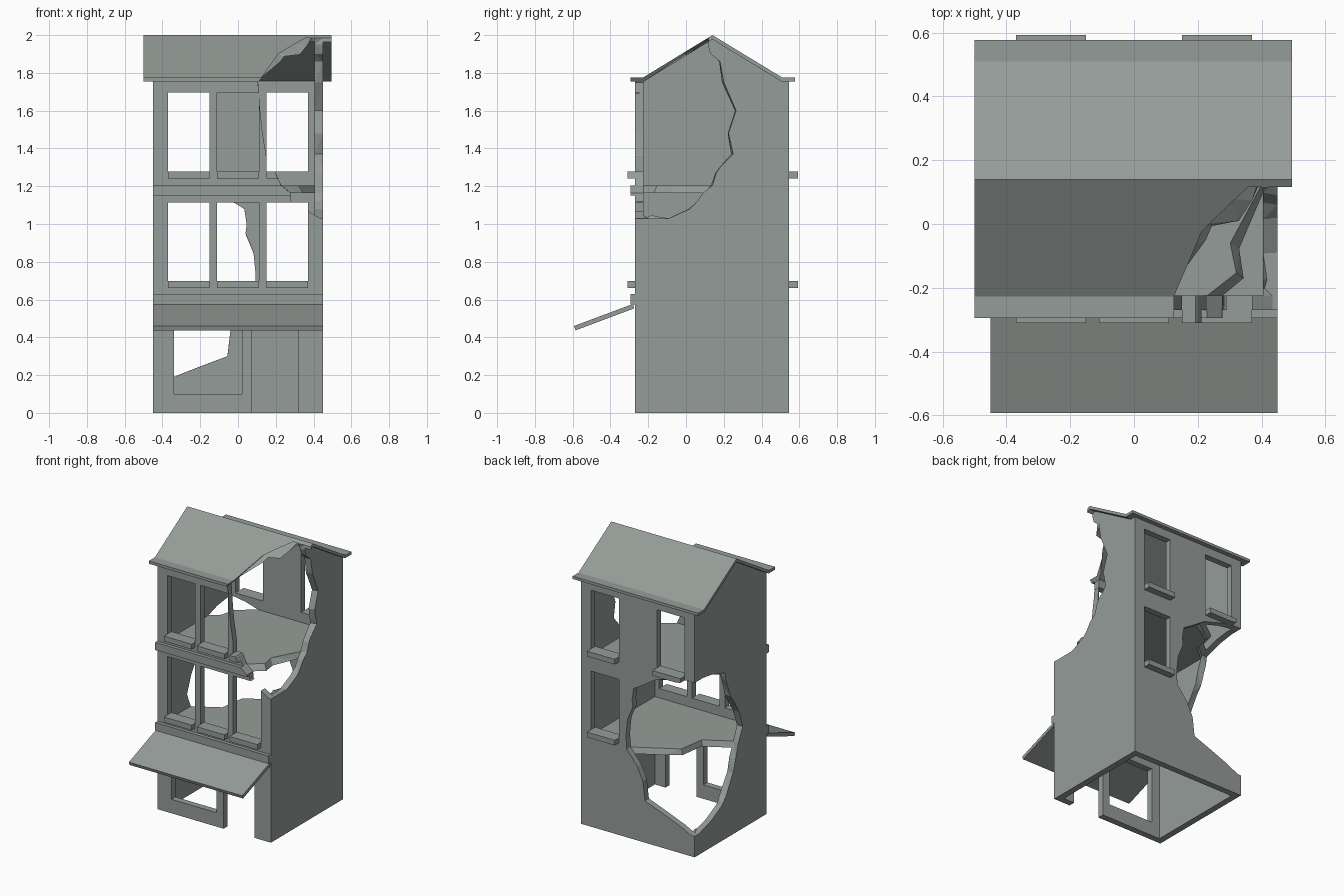
import bpy, bmesh, random

if "Cube" in bpy.data.objects:
    bpy.data.objects.remove(bpy.data.objects["Cube"])
random.seed(4)

stone = bpy.data.materials.new("weathered_grey")
stone.diffuse_color = (0.30, 0.335, 0.315, 1)
stone.use_nodes = True
stone.node_tree.nodes["Principled BSDF"].inputs["Base Color"].default_value = stone.diffuse_color


def finish(name, bm, helper=False):
    bmesh.ops.recalc_face_normals(bm, faces=bm.faces)
    me = bpy.data.meshes.new(name)
    bm.to_mesh(me)
    bm.free()
    ob = bpy.data.objects.new(name, me)
    bpy.context.collection.objects.link(ob)
    me.materials.append(stone)
    ob.hide_render = helper
    return ob


def loft(bm, rings):
    """Skin a stack of equal-length rings and cap both ends."""
    vs = [[bm.verts.new(p) for p in r] for r in rings]
    n = len(vs[0])
    for a, b in zip(vs, vs[1:]):
        for i in range(n):
            bm.faces.new((a[i], a[(i + 1) % n], b[(i + 1) % n], b[i]))
    bm.faces.new(vs[0])
    bm.faces.new(vs[-1])


def boxes(name, specs, helper=False):
    bm = bmesh.new()
    for x0, x1, y0, y1, z0, z1 in specs:
        loft(bm, [[(x0, y0, z), (x1, y0, z), (x1, y1, z), (x0, y1, z)] for z in (z0, z1)])
    return finish(name, bm, helper)


def extrude_x(name, profile, x0, x1):
    bm = bmesh.new()
    loft(bm, [[(x, y, z) for y, z in profile] for x in (x0, x1)])
    return finish(name, bm)


def cut(ob, cutter):
    m = ob.modifiers.new("cut", 'BOOLEAN')
    m.operation, m.solver, m.object = 'DIFFERENCE', 'EXACT', cutter
    bpy.context.view_layer.objects.active = ob
    bpy.ops.object.modifier_apply(modifier=m.name)


def damage(name, levels, side, wall_y, inner_x, fracs):
    """Ragged corner cutter: rows of (z, edge x on the facade, edge y on the side wall)."""
    bm = bmesh.new()
    rings = []
    ox, oy = 0.9 * side, 0.9 * (1 if wall_y > 0 else -1)
    for z, xf, ys in levels:
        ay = wall_y
        if side > 0 and z > 1.75:      # follow the front roof slope
            ay = max(wall_y, 0.14 - (2 - z) / 0.616 + 0.02)
        j = lambda: random.uniform(-0.012, 0.012)
        ring = [(ox, oy, z), (xf, oy, z), (xf + j(), ay, z)]
        for fx, fy in fracs:
            ring.append((xf + (inner_x - xf) * fx + j(), ay + (ys - ay) * fy + j(), z))
        ring += [(inner_x, ys + j(), z), (side * 0.45, ys, z), (ox, ys, z)]
        rings.append(ring)
    loft(bm, rings)
    bmesh.ops.triangulate(bm, faces=bm.faces)
    return finish(name, bm, True)


# walls: gabled shell, open underneath
walls = extrude_x("walls", [(-0.27, 0), (-0.27, 1.76), (-0.225, 1.76), (0.14, 1.985),
                            (0.505, 1.76), (0.545, 1.76), (0.545, 0)], -0.45, 0.45)
inner = boxes("room_cutter", [(-0.405, 0.405, -0.225, 0.5, -1, 3)], True)
cut(walls, inner)

# window and door openings
floors = (0.66, 1.24)
front_x, back_x = (-0.26, 0.0, 0.26), (-0.26, 0.26)
holes, sills = [], []
for z in floors:
    for x in front_x:
        holes.append((x - 0.11, x + 0.11, -0.35, -0.15, z, z + 0.455))
        sills.append((x - 0.11, x + 0.11, -0.31, -0.225, z, z + 0.037))
    for x in back_x:
        holes.append((x - 0.11, x + 0.11, 0.4, 0.65, z, z + 0.455))
        sills.append((x - 0.11, x + 0.11, 0.5, 0.593, z, z + 0.037))
holes.append((-0.34, 0.02, -0.35, -0.15, 0.10, 0.5))
holes.append((0.075, 0.32, -0.35, -0.15, -0.1, 0.5))
openings = boxes("opening_cutter", holes, True)
cut(walls, openings)

# floors, sills, string courses, awning, roof
slabs = boxes("floor_slabs", [(-0.41, 0.41, -0.23, 0.505, t - 0.04, t) for t in (0.63, 1.205)])
sill = boxes("window_sills", sills)
bands = boxes("string_courses", [(-0.45, 0.45, -0.295, -0.265, t - 0.055, t) for t in (0.63, 1.205)])
extrude_x("awning", [(-0.28, 0.577), (-0.275, 0.553), (-0.585, 0.437), (-0.593, 0.46)], -0.45, 0.45)
roof = extrude_x("roof", [(-0.295, 1.755), (-0.295, 1.775), (-0.228, 1.775), (0.14, 2.0),
                          (0.51, 1.775), (0.577, 1.775), (0.577, 1.755), (0.505, 1.755),
                          (0.14, 1.977), (-0.222, 1.755)], -0.5, 0.495)

# blast damage: upper front right corner and lower back left corner
upper = damage("upper_damage_cutter", [
    (1.03, 0.44, -0.09), (1.08, 0.34, 0.02), (1.12, 0.29, 0.06), (1.165, 0.27, 0.09),
    (1.205, 0.22, 0.14), (1.27, 0.20, 0.16), (1.30, 0.16, 0.18), (1.37, 0.145, 0.25),
    (1.48, 0.14, 0.225), (1.60, 0.105, 0.265), (1.75, 0.11, 0.2), (1.86, 0.195, 0.18),
    (1.90, 0.22, 0.13), (1.95, 0.29, 0.115), (1.985, 0.36, 0.12)],
    1, -0.225, 0.405, [(0.6, 0.19), (0.42, 0.45)])
lower = damage("lower_damage_cutter", [
    (0.15, -0.42, 0.5), (0.19, -0.33, 0.36), (0.25, -0.2, 0.24), (0.30, -0.06, 0.19),
    (0.44, -0.03, 0.11), (0.53, 0.01, 0.08), (0.63, 0.08, 0.05), (0.73, 0.10, 0.0),
    (0.85, 0.07, 0.04), (0.95, 0.04, 0.10), (1.0, 0.05, 0.14), (1.08, 0.03, 0.17),
    (1.13, -0.06, 0.19), (1.19, -0.15, 0.2), (1.235, -0.3, 0.35), (1.25, -0.4, 0.45)],
    -1, 0.5, -0.405, [(0.575, 0.34), (0.62, 0.77)])
for ob in (walls, slabs, sill, bands, roof):
    cut(ob, upper)
for ob in (walls, slabs, sill):
    cut(ob, lower)

for helper in (inner, openings, upper, lower):
    bpy.data.objects.remove(helper)
